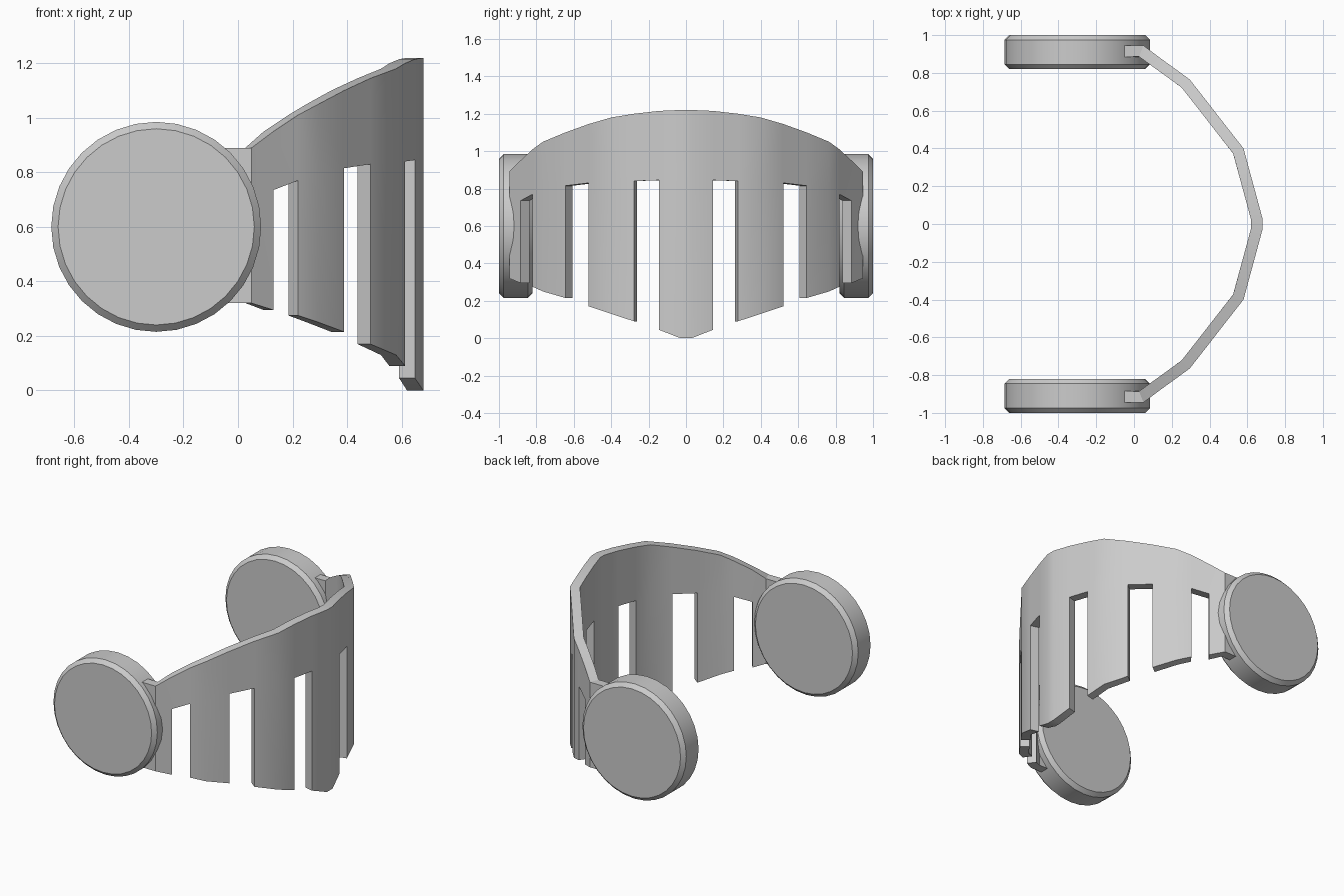
import bpy
import bmesh
from math import radians
from mathutils import Matrix

default_cube = bpy.data.objects.get("Cube")
if default_cube:
    bpy.data.objects.remove(default_cube, do_unlink=True)

# Single plain colour for every part
grey = bpy.data.materials.new("plain_grey")
grey.use_nodes = True
colour = (0.6, 0.6, 0.6, 1)
grey.diffuse_color = colour
grey.node_tree.nodes["Principled BSDF"].inputs["Base Color"].default_value = colour


def make_object(name, bm):
    """Turn a bmesh into a named object with the shared material."""
    mesh = bpy.data.meshes.new(name)
    bm.to_mesh(mesh)
    bm.free()
    mesh.materials.append(grey)
    obj = bpy.data.objects.new(name, mesh)
    bpy.context.collection.objects.link(obj)
    return obj


def smooth(obj, degrees):
    """Apply smooth shading while keeping sharp edges."""
    bpy.ops.object.select_all(action="DESELECT")
    obj.select_set(True)
    bpy.context.view_layer.objects.active = obj
    bpy.ops.object.shade_smooth_by_angle(angle=radians(degrees))


# Ear discs: chamfered round pads on either side
def make_disc(name, side):
    bm = bmesh.new()
    placement = Matrix.Translation((-0.3, side * 0.91, 0.6)) @ Matrix.Rotation(radians(90), 4, "X")
    bmesh.ops.create_cone(bm, cap_ends=True, segments=32, radius1=0.385,
                          radius2=0.385, depth=0.18, matrix=placement)
    rims = [e for e in bm.edges if any(len(f.verts) > 4 for f in e.link_faces)]
    bmesh.ops.bevel(bm, geom=rims, offset=0.025, segments=1, affect="EDGES")
    smooth(make_object(name, bm), 30)


make_disc("right_ear_disc", -1)
make_disc("left_ear_disc", 1)

# Visor half outline, from the ear tab to the middle: x, y, bottom, slot top, top
stations = [
    (-0.05, 0.945, 0.32, 0.70, 0.89),
    (0.05, 0.945, 0.32, 0.70, 0.89),
    (0.13, 0.885, 0.295, 0.735, 0.95),
    (0.22, 0.82, 0.275, 0.77, 1.01),
    (0.295, 0.765, 0.25, 0.79, 1.05),
    (0.389, 0.645, 0.215, 0.815, 1.10),
    (0.486, 0.52, 0.17, 0.83, 1.145),
    (0.58, 0.40, 0.13, 0.84, 1.18),
    (0.613, 0.277, 0.09, 0.84, 1.20),
    (0.649, 0.145, 0.045, 0.845, 1.215),
    (0.68, 0.03, 0, 0.845, 1.22),
    (0.68, 0, 0, 0.845, 1.22),
]
slots = {2, 5, 8}  # spans left open below the brow band

bm = bmesh.new()
columns = [[bm.verts.new((x, y, z)) for z in heights] for x, y, *heights in stations]
for i, (a, b) in enumerate(zip(columns, columns[1:])):
    bm.faces.new((a[2], b[2], b[1], a[1]))
    if i not in slots:
        bm.faces.new((a[1], b[1], b[0], a[0]))
visor = make_object("slotted_visor", bm)

# Mirror to the other side, then thicken inwards
mirror = visor.modifiers.new("mirror", "MIRROR")
mirror.use_axis = (False, True, False)
mirror.use_clip = True
shell = visor.modifiers.new("thickness", "SOLIDIFY")
shell.thickness = 0.06
shell.offset = -1
shell.use_even_offset = True

# Apply the modifiers so sharp edges are found on the finished shell
bpy.context.view_layer.objects.active = visor
for modifier in ("mirror", "thickness"):
    bpy.ops.object.modifier_apply(modifier=modifier)
smooth(visor, 30)
